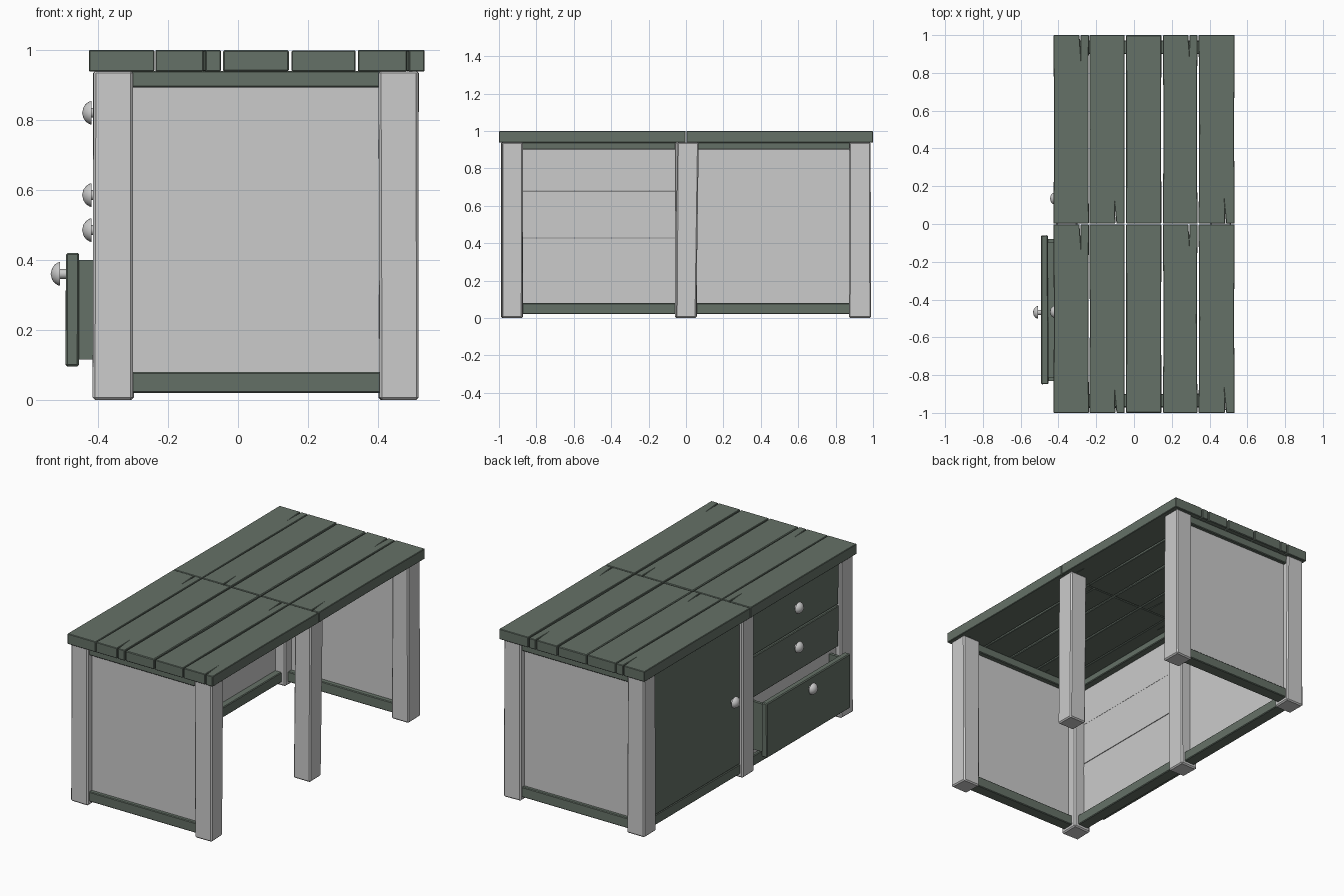
import bpy, bmesh, math, random
from mathutils import Vector, Matrix

if "Cube" in bpy.data.objects:
    bpy.data.objects.remove(bpy.data.objects["Cube"])

random.seed(4)
green = bpy.data.materials.new("green_paint")
green.diffuse_color = (0.13, 0.165, 0.135, 1)
green.use_nodes = True
green.node_tree.nodes["Principled BSDF"].inputs["Base Color"].default_value = green.diffuse_color


def finish(name, bm, mat=None, bevel=0.0):
    bmesh.ops.recalc_face_normals(bm, faces=bm.faces)
    me = bpy.data.meshes.new(name)
    bm.to_mesh(me)
    bm.free()
    ob = bpy.data.objects.new(name, me)
    bpy.context.collection.objects.link(ob)
    if mat:
        me.materials.append(mat)
    if bevel:
        m = ob.modifiers.new("bevel", 'BEVEL')
        m.width, m.segments = bevel, 1
        m.limit_method = 'ANGLE'
        m.angle_limit = math.radians(50)
    return ob


def box(name, x, y, z, mat=None, bevel=0.0, wobble=0.0, lean=0.0):
    """Box from (min, max) ranges, optionally wobbly and leaning in y."""
    bm = bmesh.new()
    bmesh.ops.create_cube(bm, size=1)
    for v in bm.verts:
        top = v.co.z > 0
        v.co = Vector((x[v.co.x > 0], y[v.co.y > 0], z[v.co.z > 0]))
        v.co.x += random.uniform(-wobble, wobble)
        v.co.y += random.uniform(-wobble, wobble) + (lean if top else 0)
    return finish(name, bm, mat, bevel)


def plank(name, x0, x1, y0, y1, crack_end):
    """Board with a narrow crack in one end and slightly waisted sides."""
    ym, w = (y0 + y1) / 2, random.uniform(0.001, 0.004)
    xc = x0 + (x1 - x0) * 0.75
    pts = [(x0, y0), (x1, y0), (x1 - w, ym), (x1, y1), (x0, y1), (x0 + w, ym)]
    if crack_end < 0:
        pts[1:1] = [(xc - 0.003, y0), (xc - 0.004, y0 + 0.07), (xc + 0.003, y0)]
    elif crack_end > 0:
        pts[4:4] = [(xc + 0.003, y1), (xc + 0.002, y1 - 0.07), (xc - 0.003, y1)]
    bm = bmesh.new()
    face = bm.faces.new([bm.verts.new((px, py, 0.938)) for px, py in pts])
    up = bmesh.ops.extrude_face_region(bm, geom=[face])
    top = 1.0 - random.uniform(0, 0.003)
    for v in up["geom"]:
        if isinstance(v, bmesh.types.BMVert):
            v.co.z = top
    return finish(name, bm, green, 0.004)


def knob(name, x, y, z):
    """Half-round knob on a stem, spun about -x from a mounting face at x."""
    profile = [(0.0, 0.014), (0.018, 0.014), (0.018, 0.034), (0.025, 0.032),
               (0.034, 0.026), (0.041, 0.016), (0.045, 0.0)]
    bm = bmesh.new()
    vs = [bm.verts.new((x - d, y, z + r)) for d, r in profile]
    es = [bm.edges.new(p) for p in zip(vs, vs[1:])]
    bmesh.ops.spin(bm, geom=vs + es, cent=(x, y, z), axis=(1, 0, 0),
                   angle=math.tau, steps=16)
    bmesh.ops.remove_doubles(bm, verts=bm.verts, dist=1e-4)
    ob = finish(name, bm)
    bpy.context.view_layer.objects.active = ob
    ob.select_set(True)
    bpy.ops.object.shade_smooth_by_angle(angle=math.radians(40))
    ob.select_set(False)


# Table top: two rows of five planks
edges = [(-0.426, -0.239), (-0.236, -0.049), (-0.043, 0.145),
         (0.153, 0.336), (0.342, 0.533)]
cracks = [1, -1, 0, 1, -1]
for row, (y0, y1) in enumerate([(-1.0, -0.002), (0.002, 1.0)]):
    for i, (x0, x1) in enumerate(edges):
        plank(f"top_plank_{row}_{i}", x0, x1, y0, y1, cracks[i])

# Six legs; the middle one on the open side leans
for side, x in (("drawer_side", (-0.414, -0.30)), ("open_side", (0.403, 0.514))):
    for i, y in enumerate((-0.93, 0.0, 0.93)):
        lean = 0.012 if (i == 1 and side == "open_side") else 0
        box(f"leg_{side}_{i}", x, (y - 0.057, y + 0.057), (0, 0.94),
            bevel=0.007, wobble=0.003, lean=lean)

# End panels with their bottom and top rails
for s, label in ((-1, "front"), (1, "back")):
    def span(a, b):
        return tuple(sorted((s * a, s * b)))
    box(f"{label}_end_panel", (-0.33, 0.43), span(0.93, 0.95), (0.05, 0.92))
    for part, z in (("bottom", (0.02, 0.08)), ("top", (0.892, 0.94))):
        box(f"{label}_{part}_rail", (-0.33, 0.43), span(0.90, 0.972), z,
            green, 0.004, 0.002)

# Long rails along the drawer and door side
for i, y in enumerate(((-0.89, -0.04), (0.04, 0.89))):
    for part, z in (("bottom", (0.02, 0.08)), ("top", (0.90, 0.94))):
        box(f"long_{part}_rail_{i}", (-0.395, -0.325), y, z, green, 0.004, 0.002)

# Door with grey inner face
box("door", (-0.40, -0.375), (0.062, 0.868), (0.085, 0.925), green, 0.004, 0.001)
box("door_lining", (-0.375, -0.365), (0.055, 0.878), (0.075, 0.93))
knob("door_knob", -0.40, 0.135, 0.485)

# Two closed drawers
for i, (z0, z1, kz) in enumerate(((0.684, 0.925, 0.82), (0.432, 0.676, 0.585))):
    box(f"drawer_front_{i}", (-0.40, -0.375), (-0.868, -0.062), (z0, z1),
        green, 0.004, 0.001)
    box(f"drawer_lining_{i}", (-0.375, -0.365), (-0.878, -0.055),
        (z0 - 0.003, z1 + 0.004))
    knob(f"drawer_knob_{i}", -0.40, -0.465, kz)

# Open bottom drawer: front, sides, floor and back
box("open_drawer_front", (-0.492, -0.454), (-0.848, -0.06), (0.096, 0.42),
    green, 0.005, 0.001)
for label, y in (("a", (-0.83, -0.812)), ("b", (-0.098, -0.08))):
    box(f"open_drawer_side_{label}", (-0.456, -0.366), y, (0.115, 0.40), green)
box("open_drawer_floor", (-0.456, -0.366), (-0.813, -0.097), (0.115, 0.13), green)
box("open_drawer_back", (-0.376, -0.365), (-0.878, -0.055), (0.075, 0.425))
knob("open_drawer_knob", -0.49, -0.468, 0.36)
